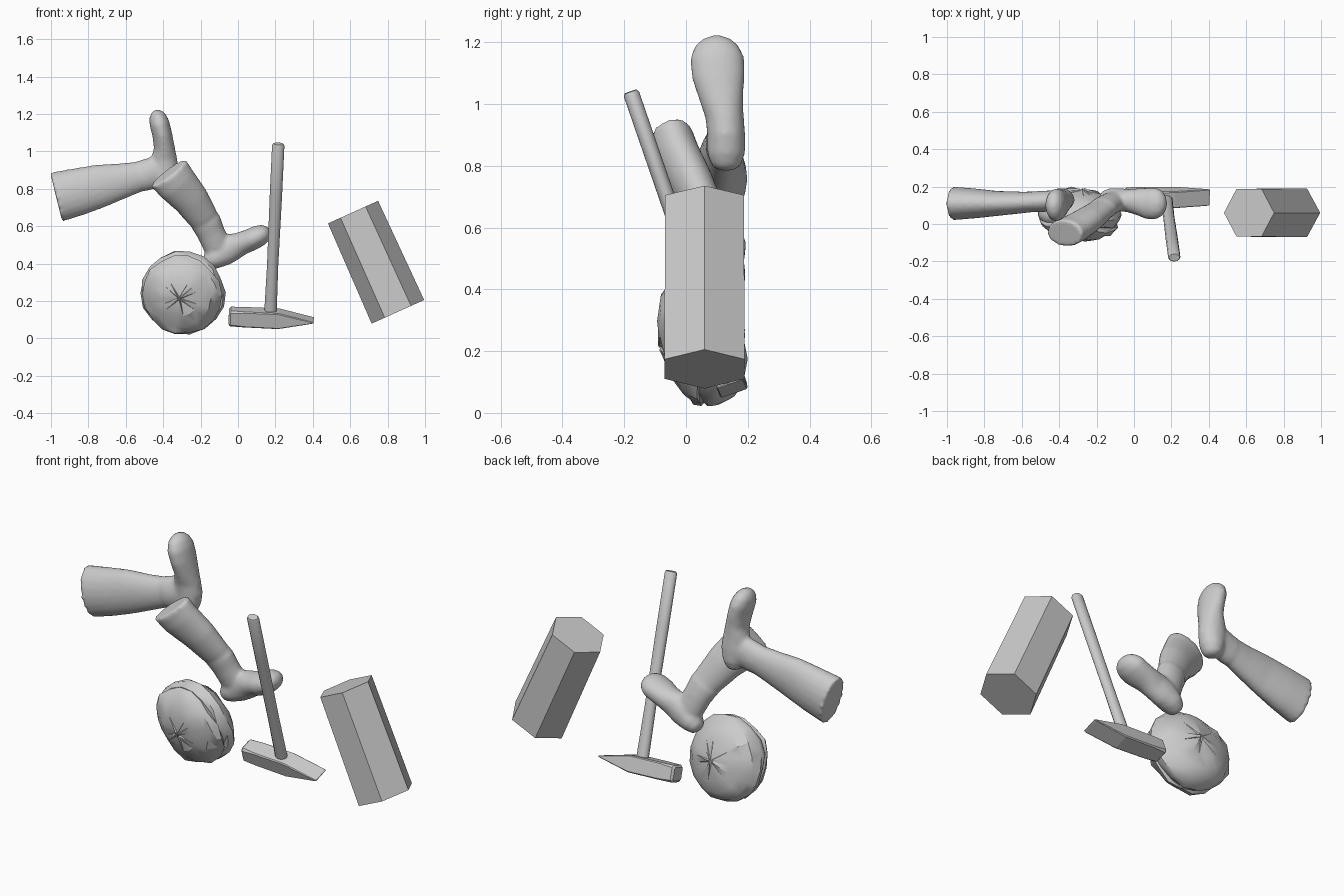
import bpy, bmesh, math, random
from mathutils import Vector, Matrix

if "Cube" in bpy.data.objects:
    bpy.data.objects.remove(bpy.data.objects["Cube"])

random.seed(4)


def finish(bm, name, smooth=None):
    bmesh.ops.recalc_face_normals(bm, faces=bm.faces)
    me = bpy.data.meshes.new(name)
    bm.to_mesh(me)
    bm.free()
    ob = bpy.data.objects.new(name, me)
    bpy.context.collection.objects.link(ob)
    if smooth:
        bpy.ops.object.select_all(action='DESELECT')
        ob.select_set(True)
        bpy.context.view_layer.objects.active = ob
        bpy.ops.object.shade_smooth_by_angle(angle=math.radians(smooth))
    return ob


def skin(bm, rings):
    """Join successive vertex rings with quads and cap both ends."""
    n = len(rings[0])
    for a, b in zip(rings, rings[1:]):
        for i in range(n):
            j = (i + 1) % n
            bm.faces.new((a[i], a[j], b[j], b[i]))
    bm.faces.new(rings[0])
    bm.faces.new(rings[-1][::-1])


def loft(bm, stations, side=Vector((0, 1, 0)), n=20, phase=0.0):
    """Elliptical tube; station = (x, y, z, radius across, radius along side)."""
    pts = [Vector(s[:3]) for s in stations]
    rings = []
    for i, s in enumerate(stations):
        t = (pts[min(i + 1, len(pts) - 1)] - pts[max(i - 1, 0)]).normalized()
        v = (side - t * side.dot(t)).normalized()
        u = t.cross(v)
        rings.append([bm.verts.new(pts[i] + u * s[3] * math.cos(a) + v * s[4] * math.sin(a))
                      for a in (phase + 2 * math.pi * k / n for k in range(n))])
    skin(bm, rings)


def leg(name, shin, foot):
    """Shin tube and foot tube fused into one soft surface."""
    bm = bmesh.new()
    loft(bm, shin)
    loft(bm, foot)
    ob = finish(bm, name)
    r = ob.modifiers.new("fuse", 'REMESH')
    r.mode = 'VOXEL'
    r.voxel_size = 0.011
    r.use_smooth_shade = True
    s = ob.modifiers.new("soften", 'SMOOTH')
    s.factor = 0.5
    s.iterations = 5


# Upper leg, lying sideways with the toes up
leg("upper_leg",
    [(-.972, .11, .755, .135, .09), (-.85, .11, .785, .127, .08), (-.73, .11, .817, .115, .067),
     (-.60, .115, .847, .092, .058), (-.52, .12, .867, .080, .054), (-.515, .12, .868, .084, .057),
     (-.49, .12, .874, .084, .057), (-.44, .125, .89, .085, .055), (-.40, .125, .90, .06, .045)],
    [(-.395, .13, .785, .02, .025), (-.393, .13, .80, .045, .047), (-.39, .13, .84, .062, .062),
     (-.392, .13, .90, .075, .062), (-.395, .125, .96, .07, .062), (-.394, .115, 1.02, .056, .072),
     (-.405, .105, 1.09, .053, .086), (-.42, .10, 1.15, .054, .088), (-.43, .10, 1.19, .045, .07),
     (-.433, .10, 1.213, .028, .042), (-.434, .10, 1.222, .012, .015)])

# Lower leg, leaning with the foot forward
leg("lower_leg",
    [(-.372, -.05, .885, .118, .075), (-.33, -.03, .83, .112, .075), (-.25, .02, .74, .097, .07),
     (-.19, .065, .65, .083, .06), (-.175, .078, .628, .078, .056), (-.172, .08, .622, .083, .06),
     (-.145, .10, .565, .075, .058), (-.11, .12, .49, .075, .055), (-.10, .125, .45, .05, .04)],
    [(-.178, .13, .395, .02, .025), (-.165, .13, .402, .042, .045), (-.13, .13, .425, .058, .062),
     (-.08, .13, .46, .075, .062), (-.03, .125, .488, .074, .062), (.02, .12, .508, .062, .072),
     (.075, .11, .53, .06, .085), (.115, .11, .55, .058, .086), (.148, .11, .567, .045, .068),
     (.165, .11, .576, .026, .04), (.171, .11, .579, .01, .015)])

# Hexagonal block
bm = bmesh.new()
loft(bm, [(.615, .06, .675, .147, .147), (.855, .06, .142, .154, .150)], n=6)
finish(bm, "hexagonal_block")

# Hammer: local z along the handle, x along the head
up = Vector((.042, -.31, .90)).normalized()
along = Vector((1, 0, -.045)).normalized()
along = (along - up * along.dot(up)).normalized()
across = up.cross(along)
origin = Vector((.172, .142, .107))
frame = Matrix((along, across, up)).transposed().to_4x4()
frame.translation = origin

bm = bmesh.new()
rings = []
# Head sections: position, half width, half height, corner chamfer
for x, w, h, c in ((-.222, .036, .034, .008), (-.212, .046, .044, .012), (-.14, .046, .044, .006),
                   (.045, .047, .044, .005), (.225, .046, .005, .003), (.233, .043, .002, .001)):
    prof = [(w - c, -h), (w, c - h), (w, h - c), (w - c, h),
            (c - w, h), (-w, h - c), (-w, c - h), (c - w, -h)]
    rings.append([bm.verts.new((x, y, z)) for y, z in prof])
skin(bm, rings)
bm.transform(frame)
finish(bm, "hammer_head")

bm = bmesh.new()
loft(bm, [(0, 0, -.02, .034, .026), (0, 0, .3, .030, .026), (0, 0, .7, .033, .026),
          (0, 0, .978, .033, .026), (0, 0, .988, .028, .021)], n=12)
bm.transform(frame)
finish(bm, "hammer_handle", 40)

# Lumpy round bundle: shallow faceted front, wrinkled rim, domed back
n = 18
axis = Vector((-.12, -.97, -.2)).normalized()
u = axis.cross(Vector((0, 0, 1))).normalized()
v = u.cross(axis)
centre = Vector((-.298, .043, .238))
profile = [(.128, .012), (.115, .10), (.085, .165), (.055, .200), (.03, .213), (.018, .204),
           (-.002, .222), (-.03, .226), (-.07, .207), (-.105, .165), (-.13, .11), (-.148, .012)]
bm = bmesh.new()
rings = []
for k, (d, r) in enumerate(profile):
    ring = []
    for i in range(n):
        a = 2 * math.pi * i / n
        rr = r * (1 + random.uniform(-.03, .03))
        dd = d + random.uniform(-.008, .008) + .012 * math.sin(3 * a) * (3 <= k <= 7)
        ring.append(bm.verts.new(centre + axis * dd + (u * math.cos(a) + v * math.sin(a)) * rr))
    rings.append(ring)
skin(bm, rings)
bmesh.ops.triangulate(bm, faces=bm.faces)
finish(bm, "round_bundle", 30)
